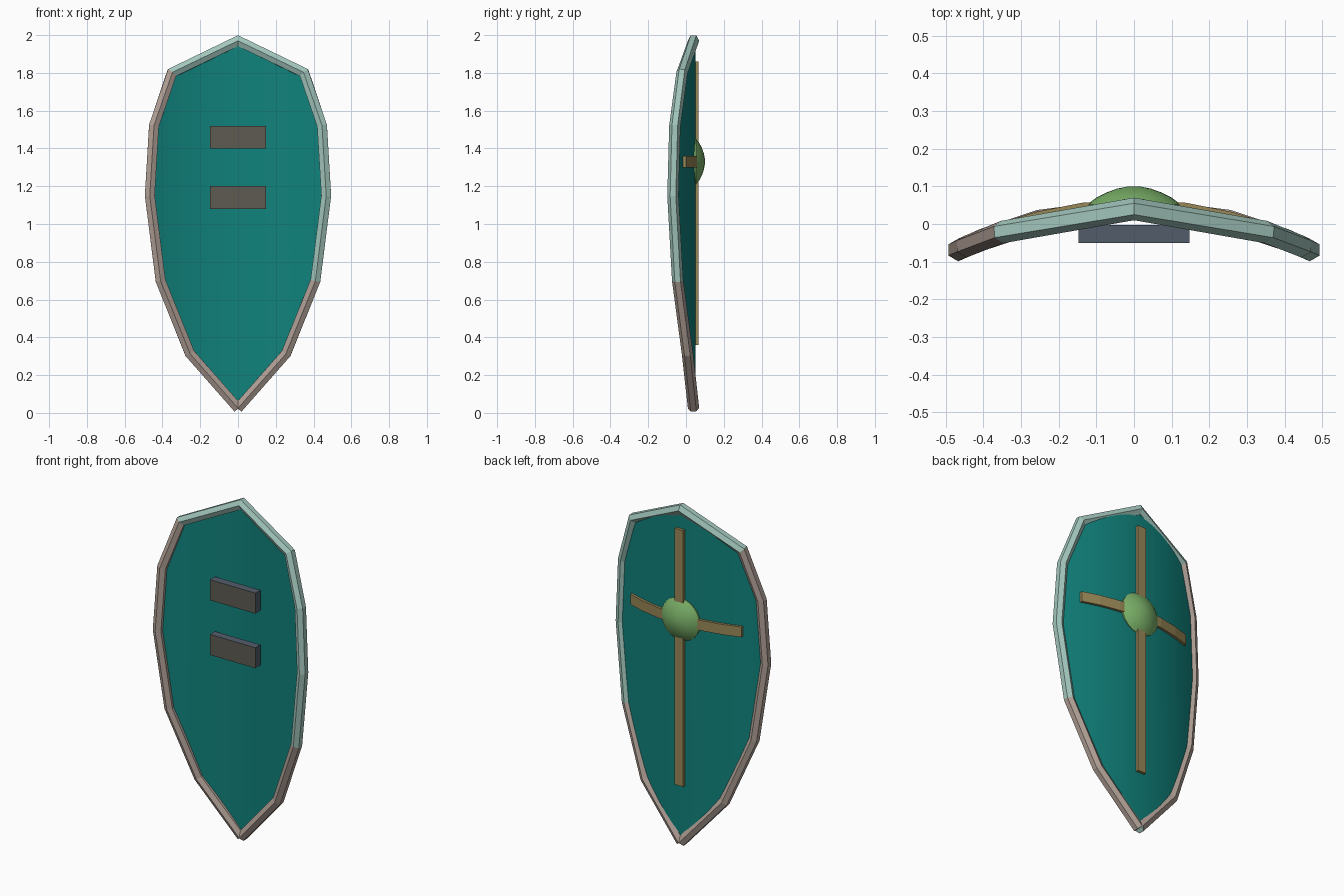
import bpy, bmesh, math
from mathutils import Vector, Matrix

if "Cube" in bpy.data.objects:
    bpy.data.objects.remove(bpy.data.objects["Cube"])


def material(name, rgb):
    m = bpy.data.materials.new(name)
    lin = [((c / 255 + 0.055) / 1.055) ** 2.4 if c > 10 else c / 255 / 12.92 for c in rgb]
    m.diffuse_color = (*lin, 1)
    m.use_nodes = True
    m.node_tree.nodes["Principled BSDF"].inputs["Base Color"].default_value = m.diffuse_color
    return m


teal = material("deep_teal", (16, 130, 124))
pale = material("pale_green_grey", (162, 198, 188))
taupe = material("taupe", (176, 160, 150))
ochre = material("ochre", (152, 135, 86))
green = material("leaf_green", (122, 176, 104))
slate = material("slate", (82, 92, 106))
umber = material("grey_brown", (94, 91, 82))


def make(name, bm, mats, smooth=None):
    bmesh.ops.recalc_face_normals(bm, faces=bm.faces[:])
    mesh = bpy.data.meshes.new(name)
    bm.to_mesh(mesh)
    bm.free()
    for m in mats:
        mesh.materials.append(m)
    ob = bpy.data.objects.new(name, mesh)
    bpy.context.collection.objects.link(ob)
    if smooth:
        bpy.ops.object.select_all(action='DESELECT')
        ob.select_set(True)
        bpy.context.view_layer.objects.active = ob
        bpy.ops.object.shade_smooth_by_angle(angle=math.radians(smooth))
    return ob


def loft(rings, cap=True):
    """Skin a list of closed rings; returns the bmesh and the faces per span."""
    bm = bmesh.new()
    vs = [[bm.verts.new(p) for p in r] for r in rings]
    n = len(vs[0])
    spans = [[bm.faces.new((a[i], a[(i + 1) % n], b[(i + 1) % n], b[i])) for i in range(n)]
             for a, b in zip(vs, vs[1:])]
    if cap:
        bm.faces.new(vs[0])
        bm.faces.new(vs[-1])
    return bm, spans


def bow(x):
    """Depth of the curved board at x."""
    return 0.04 - 0.5 * x * x


# Right half of the outline, apex to bottom tip
half = [(0, 1.97), (.35, 1.80), (.445, 1.52), (.467, 1.15), (.41, .70), (.255, .315), (0, .025)]


def outline_z(pts, x):
    for (x0, z0), (x1, z1) in zip(pts, pts[1:]):
        if min(x0, x1) - 1e-6 <= x <= max(x0, x1) + 1e-6:
            return z0 + (z1 - z0) * (x - x0) / (x1 - x0)


# Curved board: thin columns following the outline
xs = sorted({x for x, z in half} | {.05, .1, .15, .2, .3})
xs = [-x for x in reversed(xs) if x > 0] + xs
rings = []
for x in xs:
    top, low = outline_z(half[:4], abs(x)), outline_z(half[3:], abs(x))
    if top - low < 0.01:
        top, low = top + .005, low - .005
    y = bow(x)
    rings.append([(x, y - .01, low), (x, y - .01, top), (x, y + .01, top), (x, y + .01, low)])
bm, _ = loft(rings)
make("board", bm, [teal], 30)

# Rim: six-sided section swept with mitred corners, open at the bottom tip
path2d = [(-x, z) for x, z in reversed(half)] + half[1:]
path = [Vector((x, bow(x), z)) for x, z in path2d]
rings = []
for i, p in enumerate(path):
    d_in = (p - path[i - 1]).normalized() if i else None
    d_out = (path[i + 1] - p).normalized() if i < len(path) - 1 else None
    t = ((d_in or d_out) + (d_out or d_in)).normalized()
    stretch = 1 / t.dot(d_in or d_out)
    side = Vector((0, 1, 0)).cross(t).normalized()
    back = t.cross(side).normalized()
    rings.append([p + side * (.03 * stretch * math.sin(k * math.pi / 3))
                  + back * (.03 * math.cos(k * math.pi / 3)) for k in range(6)])
bm, spans = loft(rings)
for i, faces in enumerate(spans):
    for f in faces:
        f.material_index = 0 if 5 <= i <= 9 else 1
make("rim", bm, [pale, taupe])


def box(name, lo, hi, mats, front_index=0):
    bm, _ = loft([[(x, lo[1], lo[2]), (x, hi[1], lo[2]), (x, hi[1], hi[2]), (x, lo[1], hi[2])]
                  for x in (lo[0], hi[0])])
    bmesh.ops.recalc_face_normals(bm, faces=bm.faces[:])
    bm.normal_update()
    for f in bm.faces:
        if f.normal.y < -.9:
            f.material_index = front_index
    return make(name, bm, mats)


# Two grips on the hollow side
for name, z in (("lower_grip", 1.08), ("upper_grip", 1.40)):
    box(name, (-.147, -.05, z), (.147, -.003, z + .12), [slate, umber], 1)

# Cross bands on the bulging side
box("upright_band", (-.027, .045, .36), (.027, .066, 1.86), [ochre])
rings = []
for x in (-.36, -.26, -.14, 0, .14, .26, .36):
    y = bow(x)
    rings.append([(x, y + .002, 1.30), (x, y + .026, 1.30), (x, y + .026, 1.36), (x, y + .002, 1.36)])
bm, _ = loft(rings)
make("cross_band", bm, [ochre])

# Domed boss where the bands meet
rings = []
for r, y in ((.124, .03), (.124, .052), (.10, .070), (.075, .083), (.045, .094), (.015, .1)):
    rings.append([(r * math.cos(a), y, 1.33 + r * math.sin(a))
                  for a in (k * math.tau / 24 for k in range(24))])
bm, _ = loft(rings)
make("boss", bm, [green], 40)
